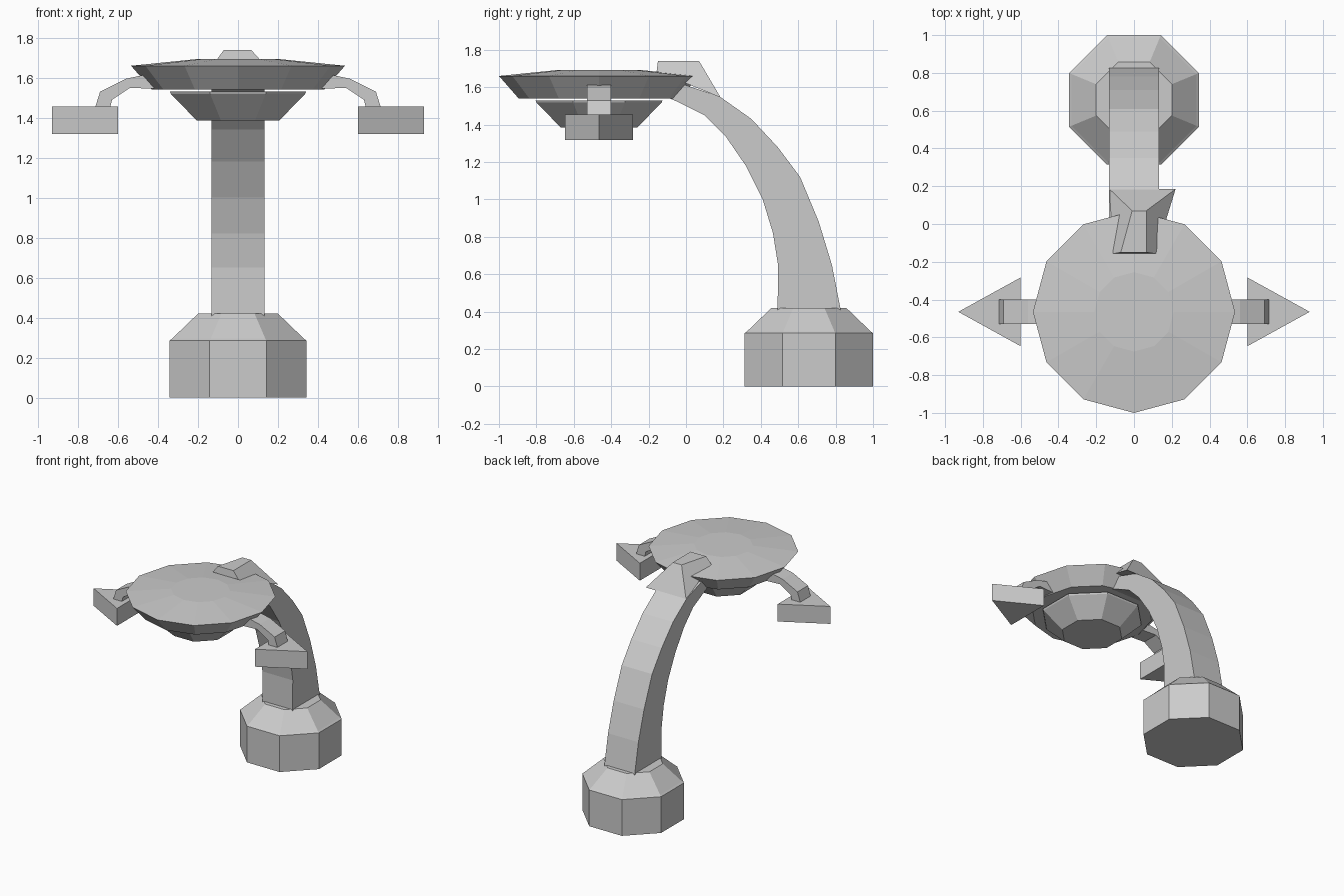
import bpy, bmesh
from math import pi, cos, sin

if "Cube" in bpy.data.objects:
    bpy.data.objects.remove(bpy.data.objects["Cube"])


def loft(name, rings):
    """Closed solid through a list of equal-length vertex rings."""
    bm = bmesh.new()
    rows = [[bm.verts.new(p) for p in ring] for ring in rings]
    n = len(rows[0])
    for a, b in zip(rows, rows[1:]):
        for i in range(n):
            j = (i + 1) % n
            bm.faces.new((a[i], a[j], b[j], b[i]))
    bm.faces.new(rows[0][::-1])
    bm.faces.new(rows[-1])
    bmesh.ops.recalc_face_normals(bm, faces=bm.faces)
    me = bpy.data.meshes.new(name)
    bm.to_mesh(me)
    bm.free()
    ob = bpy.data.objects.new(name, me)
    bpy.context.collection.objects.link(ob)
    return ob


def turned(name, sides, y, profile, offset=0.0):
    """Faceted turned part from (radius, z) pairs."""
    angs = [offset + 2 * pi * i / sides for i in range(sides)]
    return loft(name, [[(r * cos(a), y + r * sin(a), z) for a in angs] for r, z in profile])


def octagon(name, y, profile):
    """Turned part with eight flat-facing sides, sized across the flats."""
    return turned(name, 8, y, [(r / cos(pi / 8), z) for r, z in profile], pi / 8)


HEAD_Y = -0.465

# Base, dish and lamp
octagon("base", 0.657, [(0.343, 0), (0.343, 0.285), (0.33, 0.295), (0.2, 0.42)])
turned("dish", 12, HEAD_Y, [(0.43, 1.54), (0.535, 1.66), (0.21, 1.693)])
octagon("lamp", HEAD_Y, [(0.205, 1.385), (0.335, 1.518), (0.34, 1.53)])

# Curved neck
outer = [(0.83, 0.38), (0.825, 0.42), (0.78, 0.65), (0.71, 0.88), (0.61, 1.12),
         (0.49, 1.28), (0.35, 1.43), (0.18, 1.55), (0.0, 1.61), (-0.09, 1.635)]
inner = [(0.49, 0.38), (0.49, 0.42), (0.492, 0.65), (0.465, 0.82), (0.41, 1.0),
         (0.32, 1.18), (0.21, 1.34), (0.1, 1.45), (-0.04, 1.52), (-0.1, 1.545)]
W = 0.132
loft("neck", [[(-W, *o), (W, *o), (W, *i), (-W, *i)] for o, i in zip(outer, inner)])

# Lopsided clip joining neck and dish
loft("clip", [
    [(-0.13, 0.185, 1.545), (0.22, 0.185, 1.545), (0.115, -0.157, 1.685), (-0.11, -0.157, 1.685)],
    [(-0.01, 0.07, 1.74), (0.065, 0.07, 1.74), (0.065, -0.15, 1.74), (-0.07, -0.15, 1.74)]])

# Side brackets and hanging wedges
upper = [(0.44, 1.62), (0.49, 1.61), (0.56, 1.595), (0.69, 1.53), (0.715, 1.45)]
lower = [(0.40, 1.55), (0.43, 1.545), (0.54, 1.55), (0.63, 1.49), (0.64, 1.45)]
for s, side in ((-1, "left"), (1, "right")):
    loft(side + "_bracket", [
        [(s * u[0], HEAD_Y - 0.065, u[1]), (s * u[0], HEAD_Y + 0.065, u[1]),
         (s * l[0], HEAD_Y + 0.065, l[1]), (s * l[0], HEAD_Y - 0.065, l[1])]
        for u, l in zip(upper, lower)])
    loft(side + "_wedge", [
        [(s * 0.6, HEAD_Y - 0.182, z), (s * 0.93, HEAD_Y, z), (s * 0.6, HEAD_Y + 0.182, z)]
        for z in (1.318, 1.455)])
